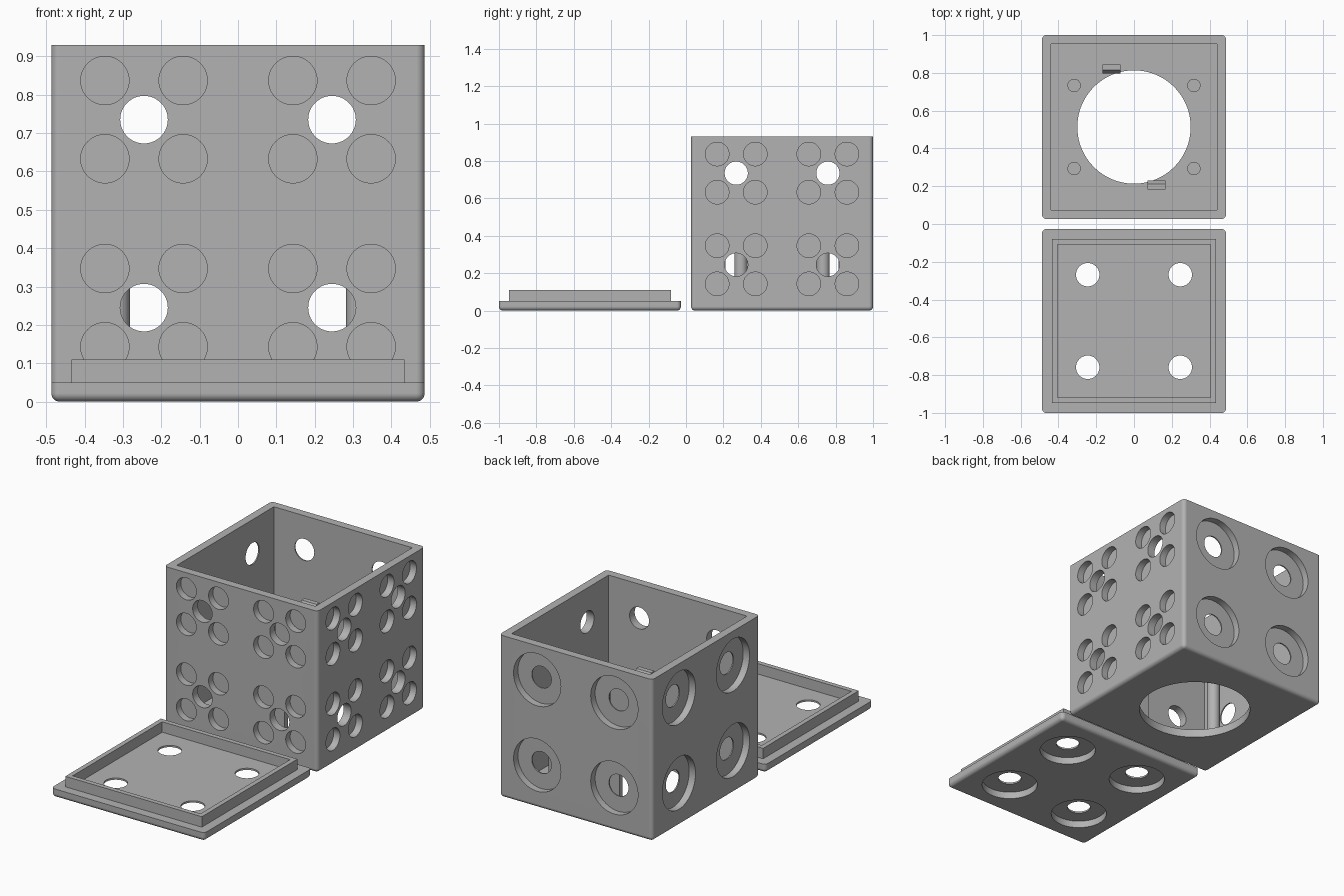
import bpy, bmesh
from math import radians, pi
from mathutils import Matrix, Vector

cube = bpy.data.objects.get("Cube")
if cube:
    bpy.data.objects.remove(cube, do_unlink=True)

grey = bpy.data.materials.new("plain grey")
grey.use_nodes = True
colour = (0.45, 0.45, 0.45, 1)
grey.diffuse_color = colour
grey.node_tree.nodes["Principled BSDF"].inputs["Base Color"].default_value = colour

SIDE, TALL, WALL = 0.973, 0.93, 0.047
HALF, MID = SIDE / 2, 0.5135
PITCH, HOLE, DEPTH = 0.245, 0.062, 0.04
LID_TOP, LIP_TOP = 0.05, 0.11


def finish(bm, name):
    mesh = bpy.data.meshes.new(name)
    bmesh.ops.recalc_face_normals(bm, faces=bm.faces)
    bm.to_mesh(mesh)
    bm.free()
    mesh.materials.append(grey)
    obj = bpy.data.objects.new(name, mesh)
    bpy.context.collection.objects.link(obj)
    return obj


def add_block(bm, size, centre):
    m = Matrix.Translation(centre) @ Matrix.Diagonal((*size, 1))
    return bmesh.ops.create_cube(bm, size=1, matrix=m)["verts"]


def add_rod(bm, radius, length, matrix, sides=64):
    bmesh.ops.create_cone(bm, cap_ends=True, segments=sides, radius1=radius,
                          radius2=radius, depth=length, matrix=matrix)


def rounded_block(name, size, centre):
    """Block with rounded upright and bottom edges and a sharp top."""
    bm = bmesh.new()
    add_block(bm, size, centre)
    top = centre[2] + size[2] / 2 - 0.001
    edges = [e for e in bm.edges if min(v.co.z for v in e.verts) < top]
    bmesh.ops.bevel(bm, geom=edges, offset=0.022, segments=6, profile=0.5,
                    affect='EDGES')
    return finish(bm, name)


def activate(obj):
    bpy.ops.object.select_all(action='DESELECT')
    obj.select_set(True)
    bpy.context.view_layer.objects.active = obj


def cut(obj, bm):
    """Subtract the shapes in bm from obj."""
    cutter = finish(bm, "cutter")
    cutter.hide_render = True
    mod = obj.modifiers.new("cut", 'BOOLEAN')
    mod.operation, mod.solver, mod.object = 'DIFFERENCE', 'EXACT', cutter
    activate(obj)
    bpy.ops.object.modifier_apply(modifier=mod.name)
    bpy.data.objects.remove(cutter, do_unlink=True)


def smooth(obj):
    activate(obj)
    bpy.ops.object.shade_smooth_by_angle(angle=radians(20))
    mod = obj.modifiers.new("even shading", 'WEIGHTED_NORMAL')
    mod.keep_sharp = True


def quad(offset):
    return [(a, b) for a in (-offset, offset) for b in (-offset, offset)]


# Frames whose local z points out of each wall, local y is up
def wall_frame(turn):
    return (Matrix.Translation((0, MID, 0.49)) @ Matrix.Rotation(turn, 4, 'Z')
            @ Matrix.Rotation(pi / 2, 4, 'X') @ Matrix.Translation((0, 0, HALF)))


front, right, back, left = [wall_frame(i * pi / 2) for i in range(4)]

# Box body, hollow with an open top
box = rounded_block("box_body", (SIDE, SIDE, TALL), (0, MID, TALL / 2))
bm = bmesh.new()
inner = SIDE - 2 * WALL
add_block(bm, (inner, inner, TALL), (0, MID, WALL + TALL / 2))
cut(box, bm)

# Round opening in the floor and four holes in every wall
bm = bmesh.new()
add_rod(bm, 0.3, 0.2, Matrix.Translation((0, MID, 0)), 96)
for frame in (front, right, back, left):
    for a, b in quad(PITCH):
        add_rod(bm, HOLE, 0.2, frame @ Matrix.Translation((a, b, 0)))
cut(box, bm)

# Clusters of small pockets on two walls, wide pockets on the other two
bm = bmesh.new()
for frame in (front, right):
    for a, b in quad(PITCH):
        for c, d in quad(0.102):
            add_rod(bm, 0.063, 2 * DEPTH, frame @ Matrix.Translation((a + c, b + d, 0)))
for frame in (back, left):
    for a, b in quad(PITCH):
        add_rod(bm, 0.15, 2 * DEPTH, frame @ Matrix.Translation((a, b, 0)))
cut(box, bm)
smooth(box)

# Support posts standing on the floor
bm = bmesh.new()
POST = 0.43
for sx in (-0.317, 0.317):
    for sy in (-0.22, 0.22):
        add_rod(bm, 0.035, POST - 0.04,
                Matrix.Translation((sx, MID + sy, (POST + 0.04) / 2)), 48)
smooth(finish(bm, "support_posts"))

# Two snap hooks facing the middle, each a half turn from the other
profile = [(0, 0.04), (0.028, 0.04), (0.028, 0.46), (0.046, 0.475),
           (0.046, 0.485), (0.028, 0.52), (0, 0.52)]
for name, turn in (("back_hook", 0), ("front_hook", pi)):
    bm = bmesh.new()
    face = bm.faces.new([bm.verts.new((-0.168, 0.33 - u, z)) for u, z in profile])
    new = bmesh.ops.extrude_face_region(bm, geom=[face])["geom"]
    bmesh.ops.translate(bm, vec=Vector((0.096, 0, 0)),
                        verts=[v for v in new if isinstance(v, bmesh.types.BMVert)])
    bm.transform(Matrix.Translation((0, MID, 0)) @ Matrix.Rotation(turn, 4, 'Z'))
    finish(bm, name)

# Lid plate with four holes and wide pockets underneath
lid = rounded_block("lid_plate", (SIDE, SIDE, LID_TOP), (0, -MID, LID_TOP / 2))
for radius, length in ((HOLE, 0.3), (0.15, 2 * DEPTH)):
    bm = bmesh.new()
    for a, b in quad(PITCH):
        add_rod(bm, radius, length, Matrix.Translation((a, b - MID, 0)))
    cut(lid, bm)
smooth(lid)

# Raised square lip on the lid
bm = bmesh.new()
high = LIP_TOP - LID_TOP
add_block(bm, (0.867, 0.867, high), (0, -MID, LID_TOP + high / 2))
lip = finish(bm, "lid_lip")
bm = bmesh.new()
add_block(bm, (0.812, 0.812, 0.3), (0, -MID, LID_TOP))
cut(lip, bm)
